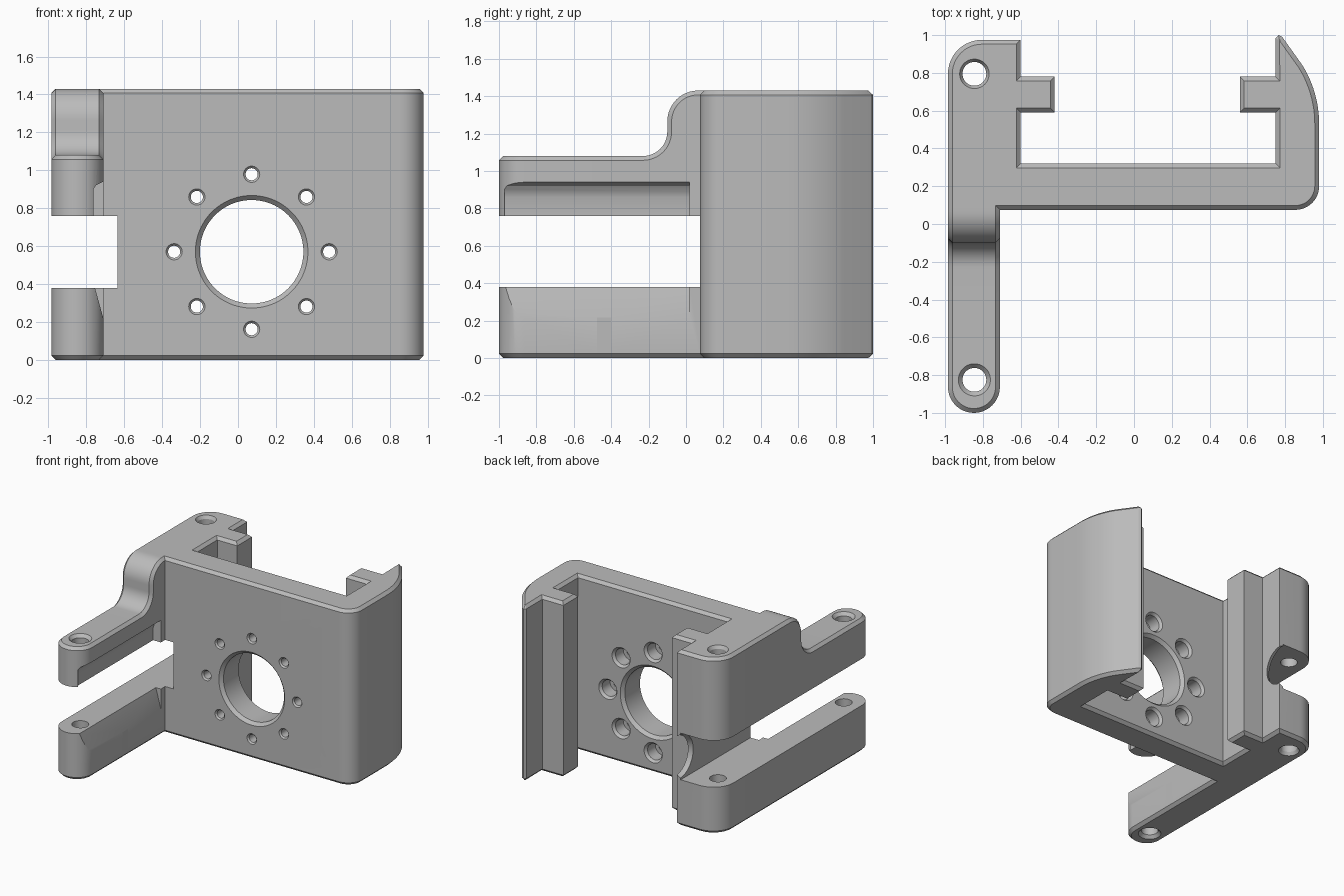
import bpy, bmesh
from math import sin, cos, pi, radians
from mathutils import Matrix, Vector

if "Cube" in bpy.data.objects:
    bpy.data.objects.remove(bpy.data.objects["Cube"], do_unlink=True)

grey = bpy.data.materials.new("plain_grey")
grey.use_nodes = True
grey.diffuse_color = (0.5, 0.5, 0.5, 1)
grey.node_tree.nodes["Principled BSDF"].inputs["Base Color"].default_value = (0.5, 0.5, 0.5, 1)

HEIGHT = 1.43
CHAMFER = 0.023
LEFT, ARM_X = -0.985, -0.71
SLOT_LOW, SLOT_HIGH = 0.38, 0.76


def arc(cx, cy, r, start, end, steps=12):
    angles = [radians(start + (end - start) * i / steps) for i in range(steps + 1)]
    return [(cx + r * cos(a), cy + r * sin(a)) for a in angles]


def make_object(name, bm):
    bmesh.ops.recalc_face_normals(bm, faces=bm.faces[:])
    mesh = bpy.data.meshes.new(name)
    bm.to_mesh(mesh)
    bm.free()
    mesh.materials.append(grey)
    obj = bpy.data.objects.new(name, mesh)
    bpy.context.collection.objects.link(obj)
    return obj


def prism(name, outline, axis, start, end, chamfer=0.0):
    """Extrude a 2D outline along an axis and chamfer the rims of both caps."""
    place = {"x": lambda a, b, t: (t, a, b),
             "y": lambda a, b, t: (a, t, b),
             "z": lambda a, b, t: (a, b, t)}[axis]
    bm = bmesh.new()
    low = [bm.verts.new(place(a, b, start)) for a, b in outline]
    high = [bm.verts.new(place(a, b, end)) for a, b in outline]
    caps = [bm.faces.new(low), bm.faces.new(high)]
    n = len(outline)
    for i in range(n):
        j = (i + 1) % n
        bm.faces.new((low[i], low[j], high[j], high[i]))
    bmesh.ops.recalc_face_normals(bm, faces=bm.faces[:])
    if chamfer:
        rim = {e for f in caps for e in f.edges}
        bmesh.ops.bevel(bm, geom=list(rim), offset=chamfer, segments=1,
                        affect="EDGES", clamp_overlap=False)
    return make_object(name, bm)


def box(name, x0, x1, y0, y1, z0, z1):
    return prism(name, [(x0, y0), (x1, y0), (x1, y1), (x0, y1)], "z", z0, z1)


def bore(name, centre, axis, rings, sides=48):
    """Turned cutter: rings are (position along axis, radius)."""
    bm = bmesh.new()
    loops = []
    for t, r in rings:
        loop = []
        for i in range(sides):
            a = 2 * pi * i / sides
            u, v = centre[0] + r * cos(a), centre[1] + r * sin(a)
            loop.append(bm.verts.new((u, t, v) if axis == "y" else (u, v, t)))
        loops.append(loop)
    for a, b in zip(loops, loops[1:]):
        for i in range(sides):
            j = (i + 1) % sides
            bm.faces.new((a[i], a[j], b[j], b[i]))
    bm.faces.new(loops[0])
    bm.faces.new(loops[-1])
    return make_object(name, bm)


def combine(target, tool, operation):
    mod = target.modifiers.new(operation.lower(), "BOOLEAN")
    mod.object, mod.operation, mod.solver = tool, operation, "EXACT"
    bpy.context.view_layer.objects.active = target
    bpy.ops.object.modifier_apply(modifier=mod.name)
    bpy.data.objects.remove(tool, do_unlink=True)


# C-shaped body with two inner guide ribs and a pointed hook
body_outline = (
    [(LEFT, 0.075)]
    + arc(0.855, 0.2, 0.125, -90, 0)
    + arc(0.39, 0.53, 0.59, 0, 31.7)
    + [(0.785, 0.99), (0.765, 1.0), (0.75, 0.985)]
    + [(0.75, 0.78), (0.56, 0.78), (0.56, 0.59), (0.75, 0.59)]
    + [(0.75, 0.32), (-0.6, 0.32)]
    + [(-0.6, 0.59), (-0.42, 0.59), (-0.42, 0.78), (-0.6, 0.78)]
    + [(-0.6, 0.975)]
    + arc(LEFT + 0.18, 0.795, 0.18, 90, 180)
)
bracket = prism("bracket", body_outline, "z", 0, HEIGHT, CHAMFER)

# Forward arm with a curved step down from the body
arm_side = (
    [(-0.5, 0), (0.25, 0), (0.25, HEIGHT)]
    + arc(0.065, HEIGHT - 0.165, 0.165, 90, 180)
    + arc(-0.23, 1.21, 0.13, 0, -90)
    + [(-0.5, 1.08)]
)
combine(bracket, prism("arm", arm_side, "x", LEFT, ARM_X, CHAMFER), "UNION")

# Rounded arm tip
mid, half = (LEFT + ARM_X) / 2, (ARM_X - LEFT) / 2
tip_outline = arc(mid, -1 + half, half, 180, 360, 24) + [(ARM_X, -0.4), (LEFT, -0.4)]
combine(bracket, prism("arm_tip", tip_outline, "z", 0, 1.08, CHAMFER), "UNION")

# Slot that splits the arm and the block behind it
cutters = [box("slot", -1.2, -0.635, -1.2, 1.2, SLOT_LOW, SLOT_HIGH)]

# Rounded relief at the back end of the slot
bm = bmesh.new()
bmesh.ops.create_uvsphere(bm, u_segments=40, v_segments=24, radius=0.188,
                          matrix=Matrix.Translation(Vector((-0.7, 0.99, 0.57))))
cutters.append(make_object("slot_relief", bm))

# Shallow hollows on the inner side of both arm halves
upper = [(-0.6, 0.7), (-0.78, 0.7), (-0.78, 0.86), (-0.77, 0.89),
         (-0.75, 0.92), (-0.7, 0.945), (-0.6, 0.945)]
lower = [(-0.6, 0.45), (-0.765, 0.45), (-0.755, 0.38), (-0.7, 0.18), (-0.6, 0.18)]
cutters.append(prism("upper_hollow", upper, "y", -0.97, 0.02))
cutters.append(prism("lower_hollow", lower, "y", -0.97, 0.02))

# Vertical pin holes, countersunk at the outer faces
for y, top, wide in ((0.795, HEIGHT, 0.078), (-0.825, 1.08, 0.085)):
    rings = [(-0.02, wide), (0, wide), (0.025, 0.063),
             (top - 0.025, 0.063), (top, wide), (top + 0.02, wide)]
    cutters.append(bore("pin_hole", (-0.845, y), "z", rings))

# Large central opening, chamfered on both faces
front, back = 0.075, 0.32
centre = (0.072, 0.57)
cutters.append(bore("central_hole", centre, "y", [
    (front - 0.02, 0.297), (front, 0.297), (front + 0.025, 0.273),
    (back - 0.025, 0.273), (back, 0.297), (back + 0.02, 0.297)], 96))

# Ring of screw holes with counterbores at the back
for i in range(8):
    a = i * pi / 4
    spot = (centre[0] + 0.409 * cos(a), centre[1] + 0.409 * sin(a))
    cutters.append(bore("screw_hole", spot, "y", [
        (front - 0.02, 0.043), (front, 0.043), (front + 0.012, 0.032),
        (0.2, 0.032), (0.2001, 0.065), (back - 0.02, 0.065),
        (back, 0.082), (back + 0.02, 0.082)], 32))

for cutter in cutters:
    combine(bracket, cutter, "DIFFERENCE")

# Smooth curves, crisp edges
bpy.ops.object.select_all(action="DESELECT")
bracket.select_set(True)
bpy.context.view_layer.objects.active = bracket
bpy.ops.object.shade_smooth_by_angle(angle=radians(25))
